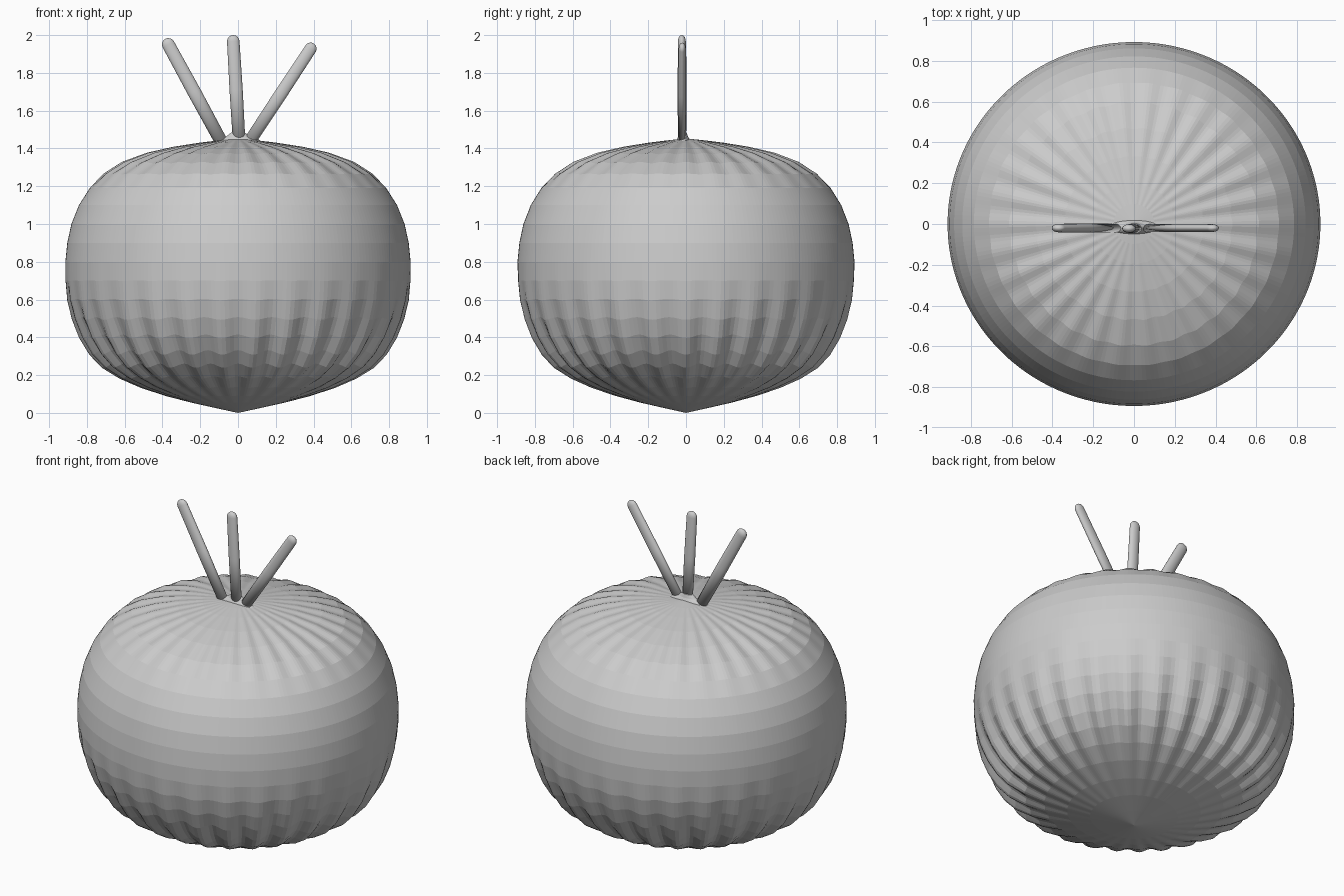
import bpy, bmesh, math
from mathutils import Vector

if "Cube" in bpy.data.objects:
    bpy.data.objects.remove(bpy.data.objects["Cube"])

def make_object(name, bm):
    bmesh.ops.recalc_face_normals(bm, faces=bm.faces)
    mesh = bpy.data.meshes.new(name)
    bm.to_mesh(mesh)
    bm.free()
    obj = bpy.data.objects.new(name, mesh)
    bpy.context.collection.objects.link(obj)
    return obj

def skin(bm, rings, bottom, top):
    rows = [[bm.verts.new(p) for p in ring] for ring in rings]
    n = len(rows[0])
    for a, b in zip(rows, rows[1:]):
        for i in range(n):
            j = (i + 1) % n
            bm.faces.new((a[i], a[j], b[j], b[i]))
    for row, tip in ((rows[0], bottom), (rows[-1], top)):
        t = bm.verts.new(tip)
        for i in range(n):
            bm.faces.new((row[i], row[(i + 1) % n], t))

# Squat body: (radius, height, ripple depth)
LOBES, SEGS = 30, 240
profile = [(0.12, 0.026, 0), (0.25, 0.055, 0), (0.38, 0.09, 0.001),
           (0.51, 0.135, 0.003), (0.62, 0.187, 0.006), (0.71, 0.25, 0.011),
           (0.775, 0.32, 0.012), (0.83, 0.405, 0.010), (0.872, 0.50, 0.007),
           (0.90, 0.60, 0.004), (0.912, 0.70, 0.001), (0.914, 0.80, 0),
           (0.904, 0.90, 0), (0.882, 1.00, 0), (0.842, 1.10, 0),
           (0.785, 1.19, 0), (0.71, 1.265, 0.002), (0.61, 1.325, 0.004),
           (0.48, 1.373, 0.004), (0.34, 1.407, 0.002), (0.20, 1.430, 0.001),
           (0.10, 1.443, 0)]
rings = []
for r, z, d in profile:
    ring = []
    for i in range(SEGS):
        a = math.tau * i / SEGS
        w = d * math.cos(LOBES * a)
        lift = -w if z < 0.8 else w  # ripples follow the surface normal
        ring.append(((r + w) * math.cos(a), (r + w) * 0.976 * math.sin(a),
                     z + lift))
    rings.append(ring)
bm = bmesh.new()
skin(bm, rings, (0, 0, 0), (0, 0, 1.453))
make_object("body", bm)

# Flattened stalks with rounded tips
def stalk(name, base, tip, half_width, half_depth):
    p, q = Vector(base), Vector(tip)
    axis = (q - p).normalized()
    side = Vector((axis.z, 0, -axis.x))
    length = (q - p).length
    stations = [(0, 1.0), (0.5 * length, 1.06), (length - half_width, 1.0)]
    stations += [(length - half_width + half_width * math.sin(t), math.cos(t))
                 for t in (0.4, 0.8, 1.2)]
    rings = [[p + axis * s + side * (half_width * k * math.cos(a))
              + Vector((0, half_depth * k * math.sin(a), 0))
              for a in (math.tau * i / 20 for i in range(20))]
             for s, k in stations]
    bm = bmesh.new()
    skin(bm, rings, p, q)
    obj = make_object(name, bm)
    for f in obj.data.polygons:
        f.use_smooth = True

stalk("left_stalk", (-0.08, -0.02, 1.42), (-0.385, -0.02, 1.98), 0.034, 0.021)
stalk("middle_stalk", (0.007, -0.022, 1.42), (-0.027, -0.022, 2.0), 0.033, 0.021)
stalk("right_stalk", (0.05, -0.02, 1.42), (0.402, -0.02, 1.955), 0.032, 0.019)

# Small flare where the stalks join the body
bm = bmesh.new()
flare = [(0.13, 0.04, 1.435), (0.10, 0.032, 1.452), (0.06, 0.024, 1.465),
         (0.035, 0.018, 1.485)]
skin(bm, [[(rx * math.cos(math.tau * i / 24), -0.015 + ry * math.sin(math.tau * i / 24), z)
           for i in range(24)] for rx, ry, z in flare],
     (0, -0.015, 1.43), (0, -0.015, 1.49))
make_object("stalk_base", bm)
